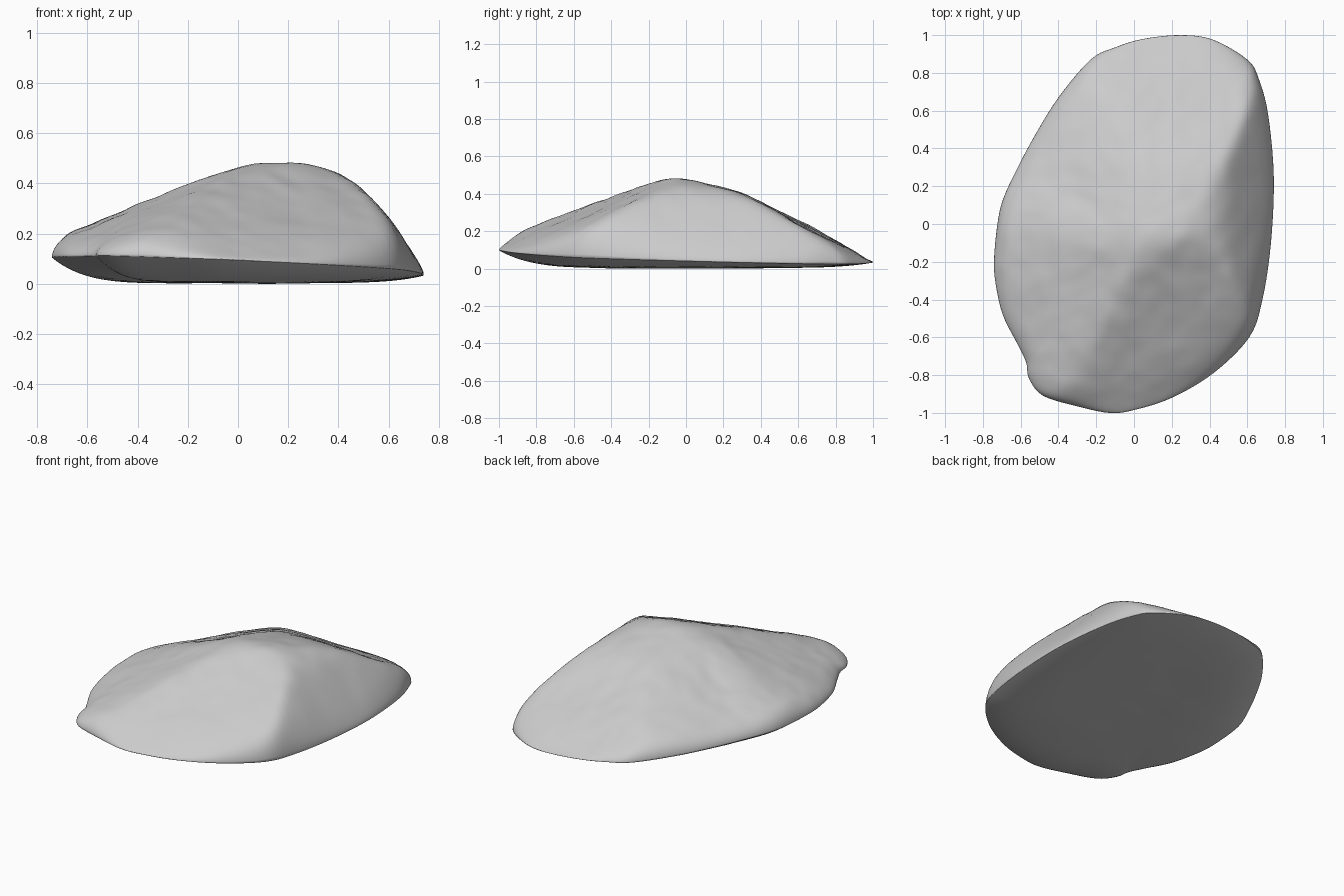
import bpy, bmesh, math
from mathutils import Vector, noise

if "Cube" in bpy.data.objects:
    bpy.data.objects.remove(bpy.data.objects["Cube"])

# Plan outline of the stone, counter-clockwise from the back
OUTLINE = [(.25, 1), (.05, .98), (-.1, .935), (-.23, .87), (-.4, .67), (-.53, .46), (-.62, .29),
           (-.69, .14), (-.72, .02), (-.74, -.17), (-.735, -.3), (-.695, -.48), (-.62, -.63),
           (-.572, -.73), (-.555, -.82), (-.48, -.91), (-.3, -.965), (-.13, -1), (0, -.985),
           (.2, -.92), (.42, -.79), (.61, -.6), (.68, -.4), (.725, -.1), (.74, .25),
           (.71, .58), (.66, .77), (.6, .87), (.42, .975)]

# Upper facets: z = c + a*x + b*y
FACETS = [(.487, 0, -.20),       # crown
          (.575, -.03, -.52),    # back
          (.47, .38, -.25),      # back left
          (.495, .38, .15),      # front left
          (.565, -.15, .45),     # front
          (.65, -.5, -.05),      # right shoulder
          (.96, -1.16, -.03)]    # steep right
SOFT = .018
STEPS = 5


def smooth_loop(pts, steps):
    out, n = [], len(pts)
    for i in range(n):
        p0, p1, p2, p3 = (Vector(pts[(i + k) % n]) for k in (-1, 0, 1, 2))
        for s in range(steps):
            t = s / steps
            out.append(.5 * (2 * p1 + (p2 - p0) * t + (2 * p0 - 5 * p1 + 4 * p2 - p3) * t ** 2
                             + (3 * p1 - p0 - 3 * p2 + p3) * t ** 3))
    return out


def rim_height(p):
    return .075 - .04 * p.x - .025 * p.y


def top_height(x, y, t, rim):
    h = -SOFT * math.log(sum(math.exp(-(c + a * x + b * y) / SOFT) for c, a, b in FACETS))
    h += .010 * noise.noise((x * 4, y * 4, 1)) + .005 * noise.noise((x * 11, y * 11, 5))
    return rim + max(h - rim, .01) * math.sqrt(max(0, 1 - t ** 20))


def bottom_height(x, y, t, rim):
    return .008 + (rim - .008) * t ** 6 + .005 * noise.noise((x * 4, y * 4, 9)) * (1 - t)


loop = smooth_loop(OUTLINE, STEPS)
n = len(loop)
rings = [math.sin(math.pi / 2 * k / 40) for k in range(1, 40)]
bm = bmesh.new()


def add_ring(t, height):
    return [bm.verts.new((p.x * t, p.y * t, height(p.x * t, p.y * t, t, rim_height(p)))) for p in loop]


# Rings run from the crown over the rim to the underside
layers = [add_ring(t, top_height) for t in rings] + [add_ring(1, top_height)]
layers += [add_ring(t, bottom_height) for t in reversed(rings)]
for a, b in zip(layers, layers[1:]):
    for i in range(n):
        j = (i + 1) % n
        bm.faces.new((a[i], b[i], b[j], a[j]))
for ring, height in ((layers[0], top_height), (layers[-1], bottom_height)):
    mid = bm.verts.new((0, 0, height(0, 0, 0, .08)))
    for i in range(n):
        bm.faces.new((mid, ring[i], ring[(i + 1) % n]))
bmesh.ops.recalc_face_normals(bm, faces=bm.faces)

# Stand the stone on the ground
low = min(v.co.z for v in bm.verts)
bmesh.ops.translate(bm, verts=bm.verts, vec=(0, 0, -low))
mesh = bpy.data.meshes.new("rock")
bm.to_mesh(mesh)
bm.free()
rock = bpy.data.objects.new("rock", mesh)
bpy.context.collection.objects.link(rock)
for f in mesh.polygons:
    f.use_smooth = True
